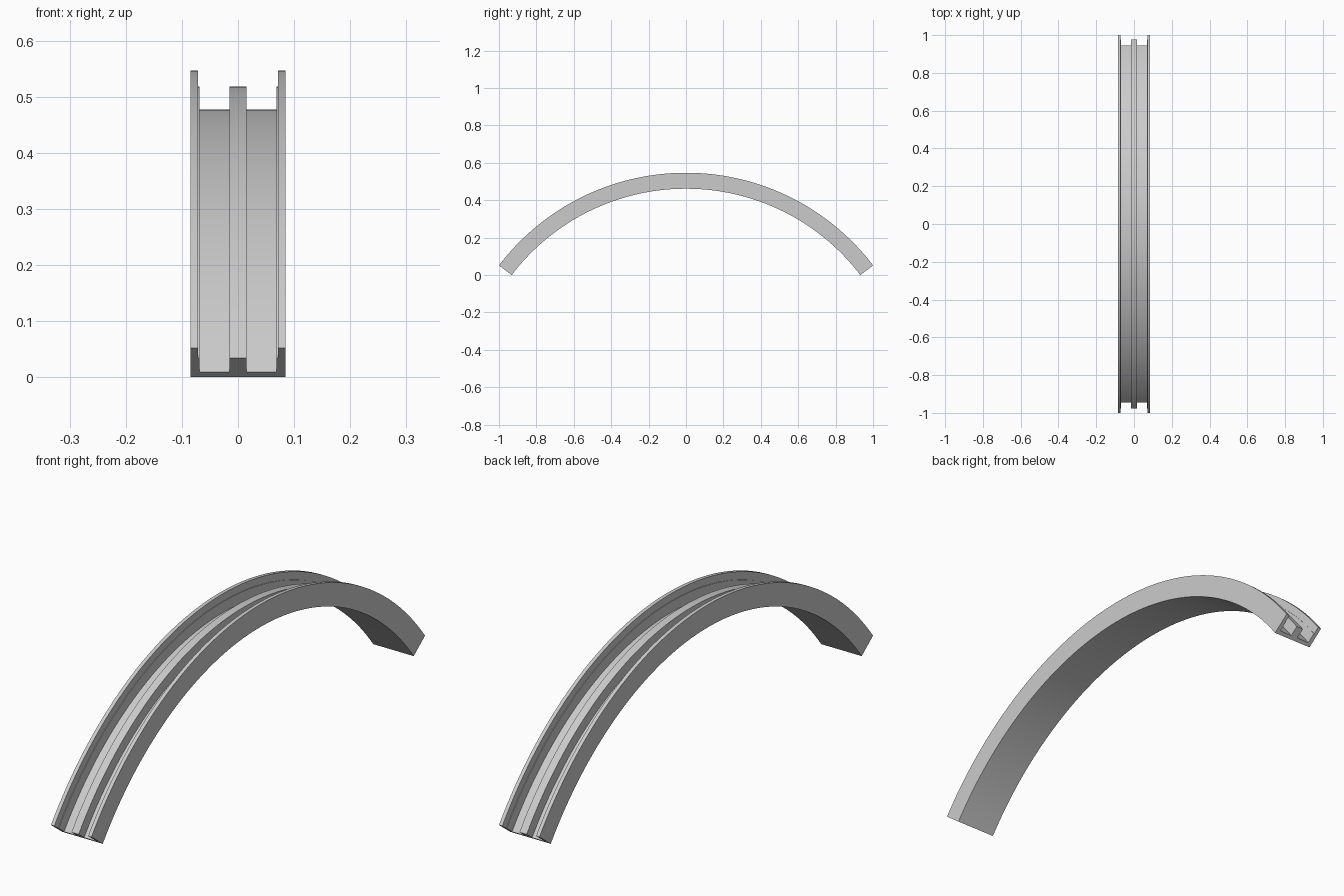
import bpy, bmesh
from math import radians, sin, cos

cube = bpy.data.objects.get("Cube")
if cube:
    bpy.data.objects.remove(cube, do_unlink=True)

HALF_ANGLE = radians(52.7)
OUTER = 1 / sin(HALF_ANGLE)      # outer radius gives a chord of 2
TOP = 0.547                      # crown height
CENTRE_Z = TOP - OUTER
INNER = -CENTRE_Z / cos(HALF_ANGLE)
STEPS = 72

grey = bpy.data.materials.new("plain_grey")
grey.use_nodes = True
colour = (0.6, 0.6, 0.6, 1)
grey.diffuse_color = colour
grey.node_tree.nodes["Principled BSDF"].inputs["Base Color"].default_value = colour

# Half cross-section (x, radius): rib top, channel floor, stepped flange, underside
FLOOR, RIB = OUTER - 0.070, OUTER - 0.029
half = [(0.015, RIB), (0.015, FLOOR), (0.069, FLOOR), (0.069, RIB),
        (0.071, RIB), (0.071, OUTER), (0.085, OUTER), (0.085, INNER)]
profile = half + [(-x, r) for x, r in reversed(half)]

# Sweep the double-channel section along the arc
bm = bmesh.new()
rings = []
for i in range(STEPS + 1):
    a = HALF_ANGLE * (2 * i / STEPS - 1)
    rings.append([bm.verts.new((x, r * sin(a), CENTRE_Z + r * cos(a))) for x, r in profile])
n = len(profile)
for a, b in zip(rings, rings[1:]):
    for j in range(n):
        k = (j + 1) % n
        bm.faces.new((a[j], a[k], b[k], b[j]))

# Flat end caps
bm.faces.new(rings[0])
bm.faces.new(rings[-1])
bmesh.ops.recalc_face_normals(bm, faces=bm.faces)

mesh = bpy.data.meshes.new("arched_double_channel")
bm.to_mesh(mesh)
bm.free()
mesh.materials.append(grey)
arch = bpy.data.objects.new("arched_double_channel", mesh)
bpy.context.collection.objects.link(arch)

# Smooth along the arc, sharp at the section corners
bpy.ops.object.select_all(action='DESELECT')
arch.select_set(True)
bpy.context.view_layer.objects.active = arch
bpy.ops.object.shade_smooth_by_angle(angle=radians(30))
